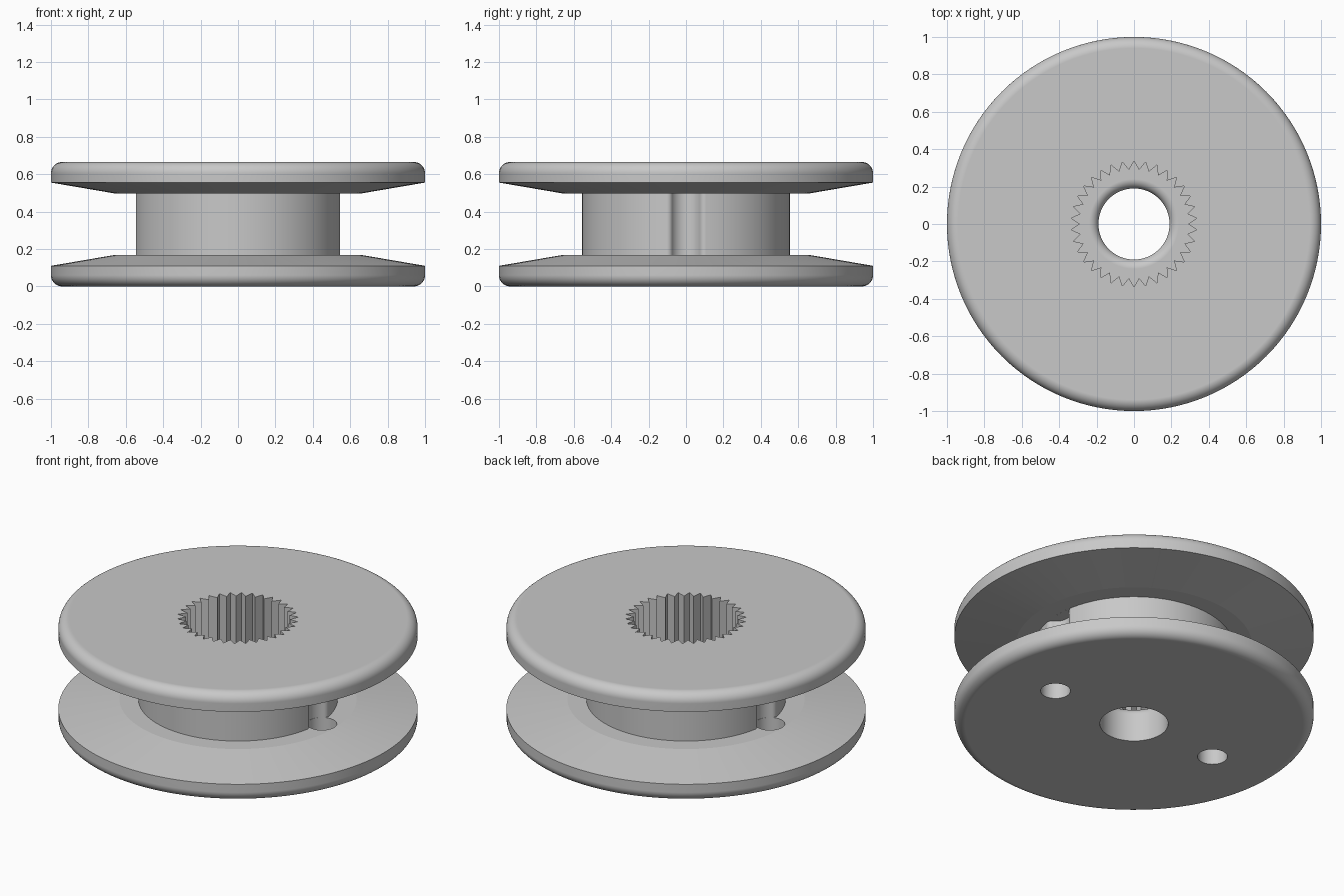
import bpy, bmesh
from math import sin, cos, pi, atan2, sqrt, hypot, radians
from mathutils import Matrix

cube = bpy.data.objects.get("Cube")
if cube:
    bpy.data.objects.remove(cube, do_unlink=True)

HEIGHT = 0.665
FLOOR = 0.168       # inner face of the lower flange
HUB = 0.555         # hub radius
BORE = 0.19         # plain bore radius
POCKET = 0.22       # bottom of the toothed socket
PIN_X, PIN_R = 0.57, 0.083

grey = bpy.data.materials.new("plain_grey")
grey.use_nodes = True
grey.diffuse_color = (0.58, 0.58, 0.58, 1)
grey.node_tree.nodes["Principled BSDF"].inputs["Base Color"].default_value = grey.diffuse_color


def arc(cx, cy, r, a0, a1, steps):
    angles = [a0 + (a1 - a0) * i / steps for i in range(steps + 1)]
    return [(cx + r * cos(a), cy + r * sin(a)) for a in angles]


def finish(name, bm, cutter=True):
    bmesh.ops.recalc_face_normals(bm, faces=bm.faces)
    mesh = bpy.data.meshes.new(name)
    bm.to_mesh(mesh)
    bm.free()
    mesh.materials.append(grey)
    obj = bpy.data.objects.new(name, mesh)
    bpy.context.collection.objects.link(obj)
    obj.hide_render = cutter
    return obj


def lathe(name, profile, cutter=True, segments=128):
    """Revolve (radius, z) points and close both ends with caps."""
    bm = bmesh.new()
    rings = [[bm.verts.new((r * cos(2 * pi * i / segments), r * sin(2 * pi * i / segments), z))
              for i in range(segments)] for r, z in profile]
    for low, high in zip(rings, rings[1:]):
        for i in range(segments):
            j = (i + 1) % segments
            bm.faces.new((low[i], low[j], high[j], high[i]))
    bm.faces.new(rings[0])
    bm.faces.new(rings[-1])
    return finish(name, bm, cutter)


def prism(name, outline, z0, z1, turn=0):
    bm = bmesh.new()
    face = bm.faces.new([bm.verts.new((x, y, z0)) for x, y in outline])
    side = bmesh.ops.extrude_face_region(bm, geom=[face])["geom"]
    bmesh.ops.translate(bm, vec=(0, 0, z1 - z0),
                        verts=[v for v in side if isinstance(v, bmesh.types.BMVert)])
    bmesh.ops.rotate(bm, verts=bm.verts, matrix=Matrix.Rotation(turn, 3, "Z"))
    return finish(name, bm)


# Spool: two tapered flanges with rounded rims around a hub
lower = arc(0.94, 0.06, 0.06, -pi / 2, 0, 12) + [(1, 0.11), (0.66, FLOOR), (HUB, FLOOR)]
upper = [(r, HEIGHT - z) for r, z in reversed(lower)]
spool = lathe("spool", lower + upper, cutter=False)

# Plain bore with a rounded shoulder below the socket
fillet = POCKET - 0.17
shoulder = arc(BORE + fillet, POCKET - fillet, fillet, pi, pi / 2, 12)
cutters = [lathe("bore_cutter", [(BORE, -0.1)] + shoulder + [(BORE + fillet, 0.3)])]

# Toothed socket from the top
TEETH = 34
star = []
for i in range(2 * TEETH):
    r = 0.29 if i % 2 else 0.337
    a = pi / 2 + pi * i / TEETH
    star.append((r * cos(a), r * sin(a)))
cutters.append(prism("socket_cutter", star, POCKET, 0.8))

# Hub groove outline: round channel blended into the hub by rounded lips
groove_r, lip = PIN_R + 0.001, 0.03
lx = ((HUB - lip) ** 2 - (groove_r + lip) ** 2 + PIN_X ** 2) / (2 * PIN_X)
ly = sqrt((HUB - lip) ** 2 - lx ** 2)
half = arc(lx, ly, lip, atan2(ly, lx), atan2(-ly, PIN_X - lx), 10)
k = 1.1 * HUB / hypot(lx, ly)
half.insert(0, (lx * k, ly * k))
start = atan2(ly, lx - PIN_X)
channel = arc(PIN_X, 0, groove_r, start, 2 * pi - start, 20)[1:-1]
groove = half + channel + [(x, -y) for x, y in reversed(half)]

# Grooves and pin holes on opposite sides
pin = arc(PIN_X, 0, PIN_R, 0, 2 * pi, 48)[:-1]
for side, turn in (("left", 0), ("right", pi)):
    cutters.append(prism(side + "_groove_cutter", groove, FLOOR + 0.0002, HEIGHT - FLOOR - 0.0002, turn))
    cutters.append(prism(side + "_pin_hole_cutter", pin, -0.1, FLOOR + 0.06, turn))

# Cut the openings and bake the result
bpy.context.view_layer.objects.active = spool
for cutter in cutters:
    mod = spool.modifiers.new(cutter.name, "BOOLEAN")
    mod.operation = "DIFFERENCE"
    mod.solver = "EXACT"
    mod.object = cutter
    bpy.ops.object.modifier_apply(modifier=mod.name)
for cutter in cutters:
    bpy.data.objects.remove(cutter, do_unlink=True)

# Smooth curves, crisp creases
bpy.ops.object.select_all(action="DESELECT")
spool.select_set(True)
bpy.ops.object.shade_smooth_by_angle(angle=radians(8.5))
weighted = spool.modifiers.new("even_shading", "WEIGHTED_NORMAL")
weighted.keep_sharp = True
